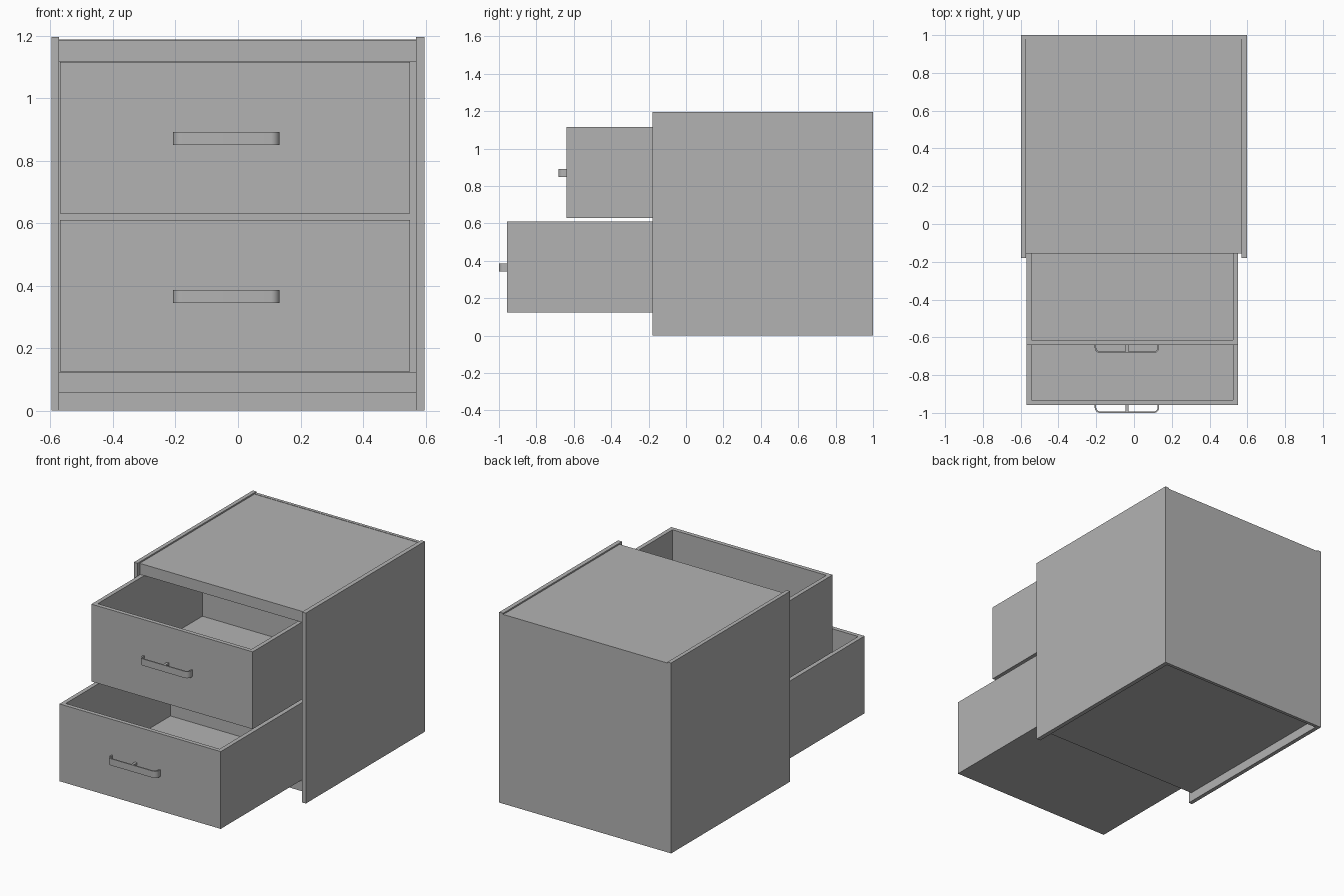
import bpy, bmesh, math

if "Cube" in bpy.data.objects:
    bpy.data.objects.remove(bpy.data.objects["Cube"], do_unlink=True)

grey = bpy.data.materials.new("grey_metal")
GREY = (0.45, 0.45, 0.45, 1)
grey.use_nodes = True
grey.diffuse_color = GREY
grey.node_tree.nodes["Principled BSDF"].inputs["Base Color"].default_value = GREY


def finish(name, bm):
    bmesh.ops.recalc_face_normals(bm, faces=bm.faces)
    mesh = bpy.data.meshes.new(name)
    bm.to_mesh(mesh)
    bm.free()
    obj = bpy.data.objects.new(name, mesh)
    bpy.context.collection.objects.link(obj)
    mesh.materials.append(grey)
    return obj


def add_box(bm, xs, ys, zs):
    """Add a box spanning the given ranges and return its vertices."""
    verts = bmesh.ops.create_cube(bm, size=1)["verts"]
    for v in verts:
        v.co = [r[0] if c < 0 else r[1] for c, r in zip(v.co, (xs, ys, zs))]
    return verts


def box(name, xs, ys, zs):
    bm = bmesh.new()
    add_box(bm, xs, ys, zs)
    return finish(name, bm)


# Cabinet shell
FRONT, BACK, HEIGHT = -0.18, 1.0, 1.195
INNER = (-0.572, 0.57)
SET_BACK = (-0.157, 0.98)
box("right_side_panel", (-0.597, INNER[0]), (FRONT, BACK), (0, HEIGHT))
box("left_side_panel", (INNER[1], 0.597), (FRONT, BACK), (0, HEIGHT))
box("back_panel", INNER, (0.98, BACK), (0, 1.188))
box("top_panel", INNER, SET_BACK, (1.117, 1.186))
box("bottom_panel", INNER, SET_BACK, (0.057, 0.122))


# Open tray: inset the top face of a box and push it down to the floor
def drawer(name, front, bottom):
    xs, wall, floor = (-0.57, 0.55), 0.037, 0.01
    bm = bmesh.new()
    add_box(bm, xs, (front, front + 1.09), (bottom, bottom + 0.485))
    bm.normal_update()
    rim = max(bm.faces, key=lambda f: f.normal.z)
    bmesh.ops.inset_region(bm, faces=[rim], thickness=wall)
    well = bmesh.ops.extrude_discrete_faces(bm, faces=[rim])["faces"][0]
    for v in well.verts:
        v.co.z = bottom + floor
    return finish(name, bm)


# Bent strip with rounded corners, plus a small centre post
def handle(name, front, z):
    x0, x1, depth, radius, tall = -0.208, 0.133, 0.043, 0.028, 0.042
    path = [(x0, front)]
    for cx, start in ((x0 + radius, math.pi), (x1 - radius, 1.5 * math.pi)):
        for i in range(9):
            a = start + i * math.pi / 16
            path.append((cx + radius * math.cos(a),
                         front - depth + radius + radius * math.sin(a)))
    path.append((x1, front))
    bm = bmesh.new()
    low, high = ([bm.verts.new((x, y, h)) for x, y in path] for h in (z, z + tall))
    for i in range(len(path) - 1):
        bm.faces.new((low[i], low[i + 1], high[i + 1], high[i]))
    strip = finish(name, bm)
    # Thicken towards the inside of the bend
    mod = strip.modifiers.new("thickness", "SOLIDIFY")
    mod.thickness = 0.008
    mod.offset = -1
    if strip.data.polygons[len(path) // 2 - 1].normal.y > 0:
        strip.data.flip_normals()
    bpy.ops.object.select_all(action="DESELECT")
    strip.select_set(True)
    bpy.context.view_layer.objects.active = strip
    bpy.ops.object.modifier_apply(modifier=mod.name)
    bpy.ops.object.shade_smooth_by_angle(angle=math.radians(30))
    mid = (x0 + x1) / 2
    box(name + "_post", (mid - 0.008, mid + 0.008),
        (front - depth + 0.006, front), (z, z + tall))


for level, front, bottom in (("lower", -0.957, 0.125), ("upper", -0.64, 0.63)):
    drawer(level + "_drawer", front, bottom)
    handle(level + "_handle", front, bottom + 0.219)
